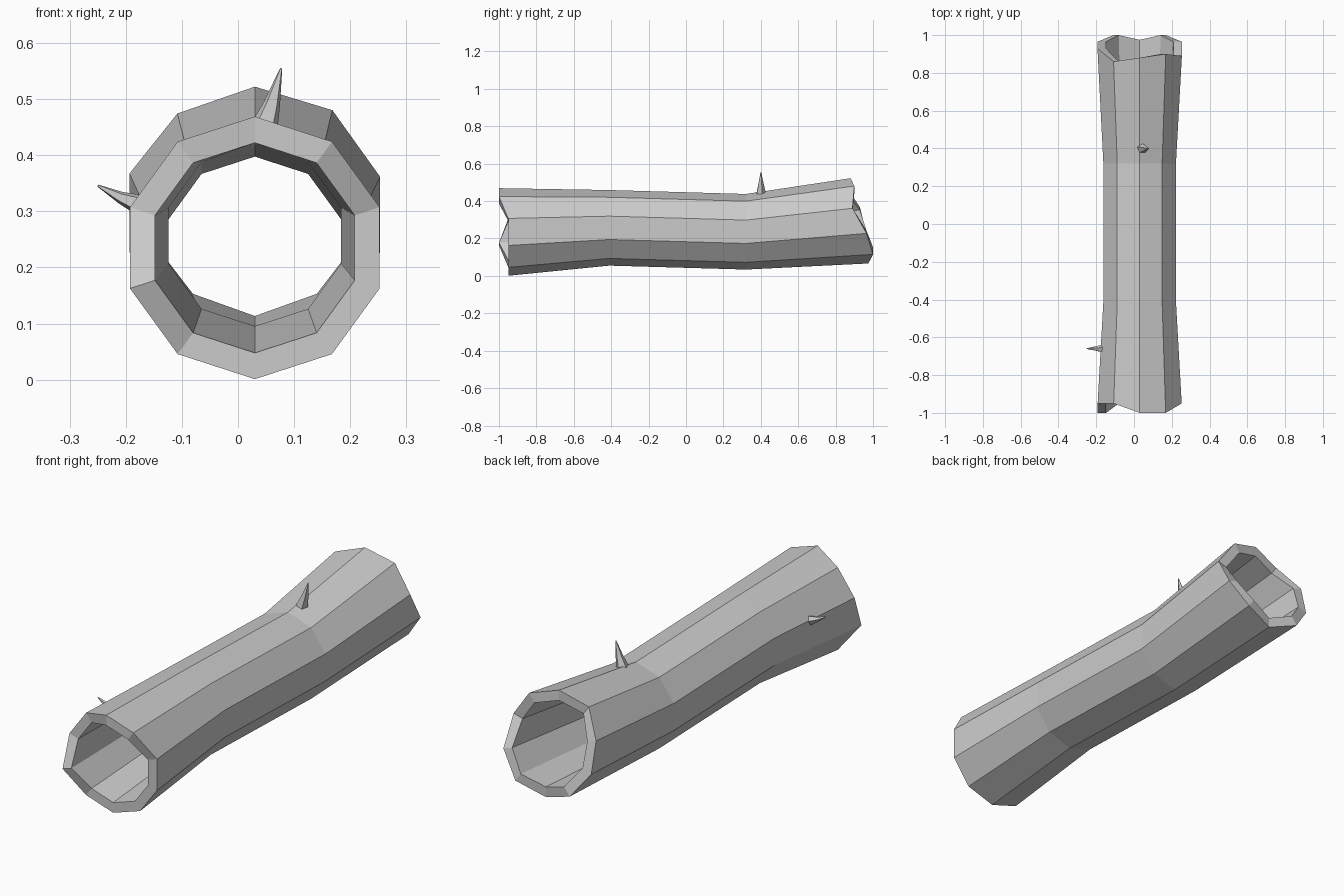
import bpy, bmesh, math
from mathutils import Vector

if "Cube" in bpy.data.objects:
    bpy.data.objects.remove(bpy.data.objects["Cube"], do_unlink=True)

grey = bpy.data.materials.new("bark grey")
grey.use_nodes = True
grey.diffuse_color = (0.6, 0.6, 0.6, 1)
grey.node_tree.nodes["Principled BSDF"].inputs["Base Color"].default_value = (0.6, 0.6, 0.6, 1)

SIDES = 10
CENTRE_X = 0.03


def finish(bm, name):
    bmesh.ops.recalc_face_normals(bm, faces=bm.faces)
    mesh = bpy.data.meshes.new(name)
    bm.to_mesh(mesh)
    bm.free()
    mesh.materials.append(grey)
    obj = bpy.data.objects.new(name, mesh)
    bpy.context.collection.objects.link(obj)
    return obj


def bridge(bm, a, b):
    n = len(a)
    for i in range(n):
        bm.faces.new((a[i], a[(i + 1) % n], b[(i + 1) % n], b[i]))


# Hollow log: ragged ends, counted from the top vertex towards +x
front_y = [-1, -1, -.95, -.95, -.95, -.95, -.95, -1, -.95, -.95]
back_y = [.88, .9, .89, .965, 1, .975, 1, .965, .93, .86]
sections = [  # y of each vertex, centre height, radius, slope
    (front_y, 0.235, 0.234, 0),
    ([-0.41] * SIDES, 0.257, 0.202, 0),
    ([0.32] * SIDES, 0.236, 0.202, 0),
    (back_y, 0.288, 0.235, 0.15),
]


def ring(bm, ys, height, radius, slope):
    verts = []
    for i, y in enumerate(ys):
        a = math.tau * i / SIDES
        z = height + slope * (y - 0.885) + radius * math.cos(a)
        verts.append(bm.verts.new((CENTRE_X + radius * math.sin(a), y, z)))
    return verts


bm = bmesh.new()
outer = [ring(bm, *s) for s in sections]
inner = [ring(bm, ys, h, r * 0.8, s) for ys, h, r, s in sections]
loop = outer + inner[::-1]
for a, b in zip(loop, loop[1:] + loop[:1]):
    bridge(bm, a, b)
finish(bm, "hollow_log")


# Thorns: tapering, slightly bent five-sided twigs
def thorn(name, path, radii):
    path = [Vector(p) for p in path]
    axis = (path[-1] - path[0]).normalized()
    u = Vector((0, 1, 0))
    v = axis.cross(u).normalized()
    bm = bmesh.new()
    rings = []
    for p, r in zip(path, radii):
        rings.append([bm.verts.new(p + r * (math.cos(t) * u + math.sin(t) * v))
                      for t in (math.tau * k / 5 for k in range(5))])
    for a, b in zip(rings, rings[1:]):
        bridge(bm, a, b)
    bm.faces.new(rings[0])
    bm.faces.new(rings[-1])
    finish(bm, name)


thorn("top_thorn", [(.04, .4, .43), (.06, .4, .49), (.077, .4, .555)], (.03, .016, .002))
thorn("side_thorn", [(-.165, -.66, .308), (-.21, -.66, .325), (-.25, -.66, .346)], (.022, .011, .002))
